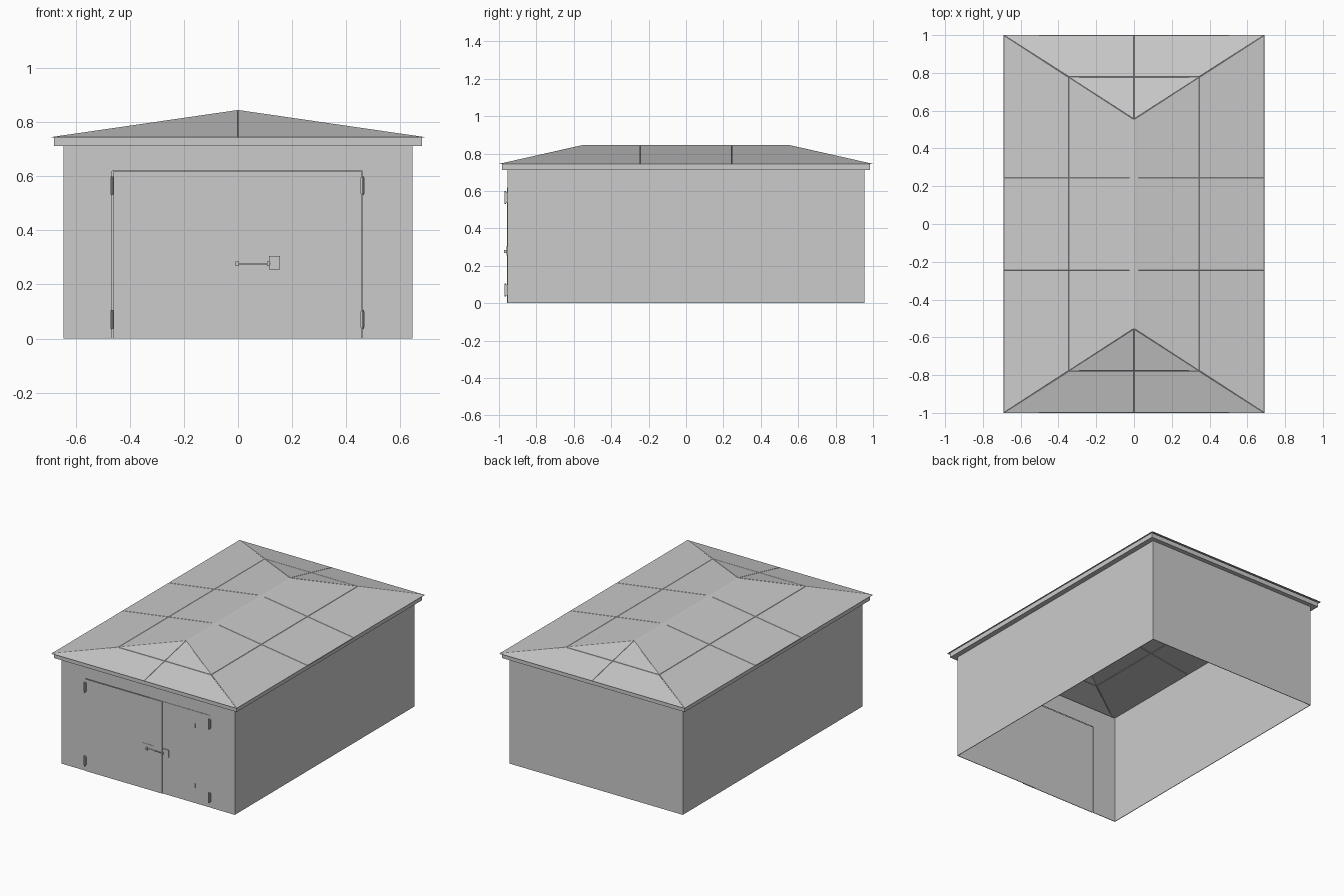
import bpy, bmesh

if "Cube" in bpy.data.objects:
    bpy.data.objects.remove(bpy.data.objects["Cube"])


def finish(name, bm):
    bmesh.ops.recalc_face_normals(bm, faces=bm.faces)
    me = bpy.data.meshes.new(name)
    bm.to_mesh(me)
    bm.free()
    ob = bpy.data.objects.new(name, me)
    bpy.context.collection.objects.link(ob)
    return ob


def box(name, x, y, z):
    """Box from (min, max) pairs on each axis."""
    bm = bmesh.new()
    bmesh.ops.create_cube(bm, size=1)
    for v in bm.verts:
        v.co = [r[0] if c < 0 else r[1] for c, r in zip(v.co, (x, y, z))]
    return finish(name, bm)


W, D, T = 0.645, 0.955, 0.004       # wall half width, half depth, thickness
DL, DR, DH = -0.465, 0.46, 0.62     # door opening
TOP = 0.747

# Walls: thin sheets, with a door opening in the front
box("right_wall", (W - T, W), (-D, D), (0, TOP))
box("left_wall", (-W, -W + T), (-D, D), (0, TOP))
box("back_wall", (-W + T, W - T), (D - T, D), (0, TOP))
box("front_wall_left", (-W + T, DL), (-D, -D + T), (0, TOP))
box("front_wall_right", (DR, W - T), (-D, -D + T), (0, TOP))
box("front_wall_lintel", (DL, DR), (-D, -D + T), (DH, TOP))

# Fascia band running round the top of the walls
FX, FY, FZ = 0.68, 0.985, (0.712, 0.743)
for s, n in ((-1, "left"), (1, "right")):
    box(n + "_fascia", sorted((s * W, s * FX)), (-FY, FY), FZ)
for s, n in ((-1, "front"), (1, "back")):
    box(n + "_fascia", (-W, W), sorted((s * D, s * FY)), FZ)


# Hip roof made of panels in two rows, with grooved joints
def level(t):
    return 0.69 * (1 - t), 1 - 0.445 * t, 0.743 + 0.1 * t


bm = bmesh.new()


def panel(pts):
    vs = []
    for p in pts:
        if p not in vs:
            vs.append(p)
    if len(vs) > 2:
        bm.faces.new([bm.verts.new(p) for p in vs])


for t0, t1 in ((0, 0.5), (0.5, 1)):
    (x0, y0, z0), (x1, y1, z1) = level(t0), level(t1)
    lo, hi = (-y0, -0.245, 0.245, y0), (-y1, -0.245, 0.245, y1)
    for s in (-1, 1):
        for i in range(3):
            panel([(s * x0, lo[i], z0), (s * x0, lo[i + 1], z0),
                   (s * x1, hi[i + 1], z1), (s * x1, hi[i], z1)])
        for a in (-1, 1):
            panel([(0, s * y0, z0), (a * x0, s * y0, z0),
                   (a * x1, s * y1, z1), (0, s * y1, z1)])
bmesh.ops.remove_doubles(bm, verts=bm.verts, dist=1e-5)
for f in bm.faces:
    f.normal_update()
    if f.normal.z < 0:
        f.normal_flip()
bmesh.ops.inset_individual(bm, faces=bm.faces[:], thickness=0.003, depth=0.002)
finish("hip_roof", bm)

# Ridge cap: shallow folded strip
bm = bmesh.new()
rows = [[bm.verts.new((x, y, z)) for x, z in
         ((-0.025, 0.8415), (0, 0.846), (0.025, 0.8415))] for y in (-0.555, 0.555)]
for i in range(2):
    bm.faces.new((rows[0][i], rows[0][i + 1], rows[1][i + 1], rows[1][i]))
finish("ridge_cap", bm)

# Doors: the left leaf overlaps the right one
box("left_door", (DL + 0.002, 0.105), (-D - 0.003, -D + 0.001), (0, DH - 0.002))
box("right_door", (0.01, DR - 0.002), (-D + 0.001, -D + 0.005), (0, DH - 0.002))

# Hinges: a leaf with a pin barrel at each outer corner
for x, n in ((DL, "left"), (DR, "right")):
    for z, m in ((0.04, "lower"), (0.535, "upper")):
        box(f"{m}_{n}_hinge", (x - 0.007, x + 0.007), (-0.967, -D), (z, z + 0.06))
        bpy.ops.mesh.primitive_cylinder_add(vertices=8, radius=0.004, depth=0.07,
                                            location=(x, -0.967, z + 0.03))
        bpy.context.object.name = f"{m}_{n}_hinge_pin"

# Door latch: two mounting plates, sliding bolt and its keepers
box("latch_plate", (-0.035, 0.05), (-0.960, -0.957), (0.255, 0.305))
box("strike_plate", (0.115, 0.155), (-0.960, -D), (0.255, 0.305))
box("latch_bolt", (-0.005, 0.12), (-0.966, -0.962), (0.273, 0.279))
for x, n in ((-0.003, "left"), (0.113, "right")):
    box(n + "_latch_keeper", (x - 0.006, x + 0.006), (-0.972, -D), (0.268, 0.284))

# Small vertical pins on the right leaf
for z, m in ((0.10, "lower"), (0.505, "upper")):
    box(m + "_door_pin", (0.347, 0.350), (-D - 0.001, -D + 0.003), (z, z + 0.03))
